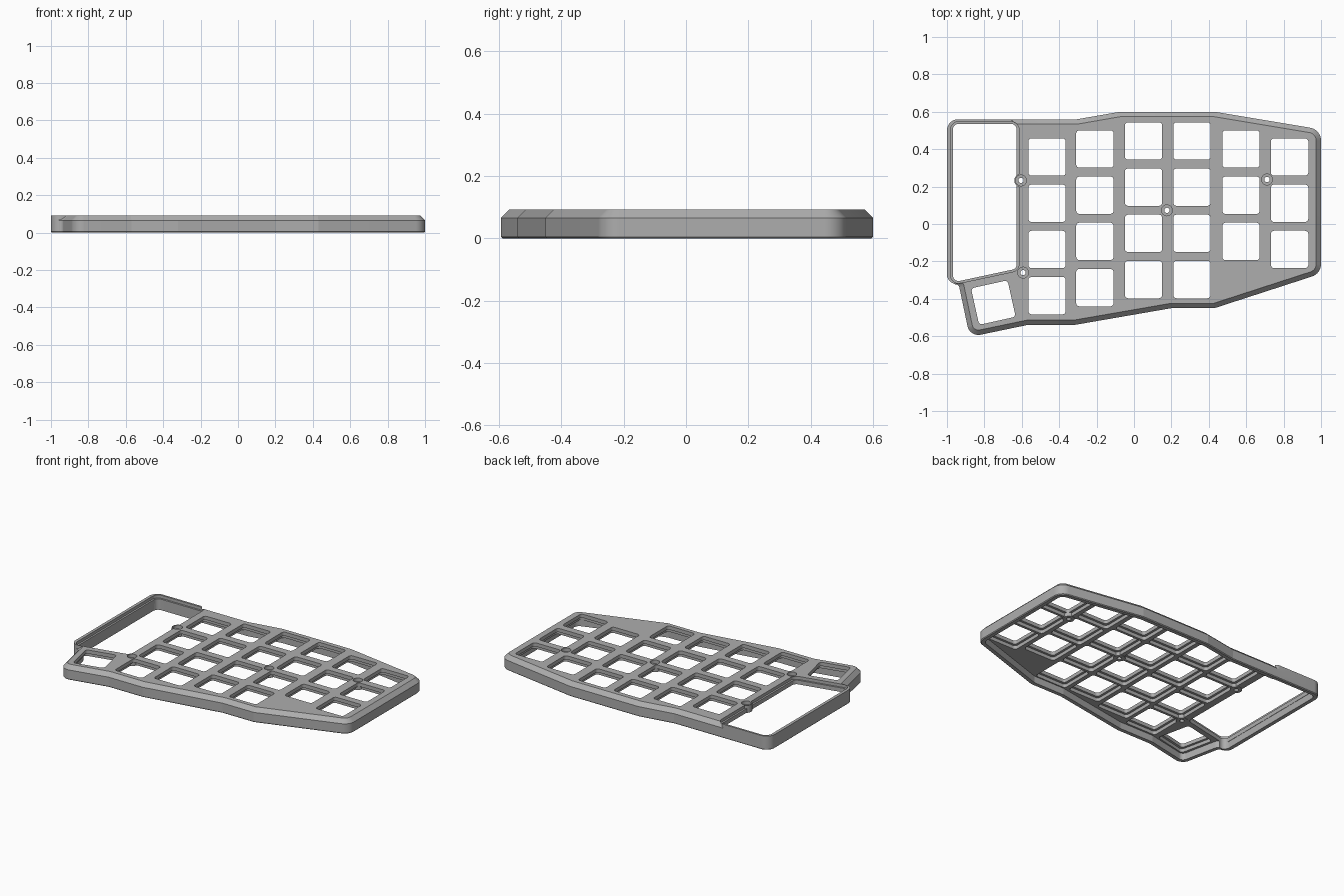
import bpy, bmesh, math
from mathutils import Vector, Matrix

if "Cube" in bpy.data.objects:
    bpy.data.objects.remove(bpy.data.objects["Cube"], do_unlink=True)

TOP, UNDER, CHAMFER = 0.092, 0.045, 0.026

grey = bpy.data.materials.new("matte_grey")
grey.use_nodes = True
colour = (0.42, 0.42, 0.42, 1)
grey.diffuse_color = colour
grey.node_tree.nodes["Principled BSDF"].inputs["Base Color"].default_value = colour


def ring(corners, inset=0.0, steps=16):
    """Counter-clockwise (x, y, radius) corners, inset and rounded."""
    out, n = [], len(corners)
    for i, (x, y, r) in enumerate(corners):
        p = Vector((x, y))
        a = (p - Vector(corners[i - 1][:2])).normalized()
        b = (Vector(corners[(i + 1) % n][:2]) - p).normalized()
        na, nb = Vector((-a.y, a.x)), Vector((-b.y, b.x))
        p = p + (na + nb) * (inset / (1 + na.dot(nb)))
        if r == 0:
            out.append(p)
            continue
        side = 1 if a.cross(b) > 0 else -1
        r = max(r - side * inset, 0.004)
        turn = a.angle(b)
        start = p - a * r * math.tan(turn / 2)
        centre = start + na * side * r
        for k in range(steps + 1):
            out.append(centre + Matrix.Rotation(side * turn * k / steps, 2) @ (start - centre))
    return out


def loft(bm, levels):
    """Closed solid through (points, z) levels, from the bottom up."""
    rows = [[bm.verts.new((p.x, p.y, z)) for p in pts] for pts, z in levels]
    for low, high in zip(rows, rows[1:]):
        for i in range(len(low)):
            bm.faces.new((low[i - 1], low[i], high[i], high[i - 1]))
    bm.faces.new(rows[0][::-1])
    bm.faces.new(rows[-1])


def solid(name, stacks):
    bm = bmesh.new()
    for levels in stacks:
        loft(bm, levels)
    mesh = bpy.data.meshes.new(name)
    bm.to_mesh(mesh)
    bm.free()
    mesh.materials.append(grey)
    obj = bpy.data.objects.new(name, mesh)
    bpy.context.collection.objects.link(obj)
    return obj


def combine(target, stacks, operation):
    """Boolean the stacks into the target and drop the helper."""
    tool = solid("helper", stacks)
    mod = target.modifiers.new("combine", "BOOLEAN")
    mod.operation, mod.solver, mod.object = operation, "EXACT", tool
    bpy.context.view_layer.update()
    graph = bpy.context.evaluated_depsgraph_get()
    mesh = bpy.data.meshes.new_from_object(target.evaluated_get(graph))
    target.modifiers.clear()
    target.data = mesh
    bpy.data.objects.remove(tool, do_unlink=True)


def prism(pts, low, high):
    return [(pts, low), (pts, high)]


def square(x, y, size, radius, angle=0):
    h = size / 2
    pts = ring([(-h, -h, radius), (h, -h, radius), (h, h, radius), (-h, h, radius)], steps=12)
    turn = Matrix.Rotation(math.radians(angle), 2)
    return [turn @ p + Vector((x, y)) for p in pts]


def circle(x, y, r, n=48):
    return [Vector((x + r * math.cos(math.tau * k / n), y + r * math.sin(math.tau * k / n)))
            for k in range(n)]


# Case body with chamfered top edge
outline = [(-0.878, -0.604, 0.06), (-0.57, -0.54, 0), (-0.32, -0.54, 0), (0.2, -0.45, 0),
           (0.43, -0.45, 0), (1, -0.265, 0.07), (1, 0.505, 0.07), (0.43, 0.6, 0),
           (-0.075, 0.6, 0), (-0.305, 0.56, 0), (-1, 0.56, 0.06), (-1, -0.332, 0.05),
           (-0.938, -0.3186, 0.02)]
case = solid("keyboard_case", [[(ring(outline, 0.005), 0), (ring(outline), 0.005),
                                (ring(outline), TOP - CHAMFER), (ring(outline, CHAMFER), TOP)]])

# Straight-walled controller bay
bay = [(-1, -0.332, 0.05), (-0.64, -0.254, 0), (-0.64, 0.56, 0.03), (-1, 0.56, 0.06)]
combine(case, [prism(ring(bay), 0.03, TOP)], "UNION")

# Hollow underside
combine(case, [prism(ring(outline, 0.03), -0.1, UNDER)], "DIFFERENCE")

# Bay opening and the shallow ledge around its rim
opening = [(-0.968, -0.312, 0.03), (-0.627, -0.239, 0.03),
           (-0.627, 0.535, 0.03), (-0.968, 0.535, 0.03)]
combine(case, [prism(ring(opening), -0.1, 0.2)], "DIFFERENCE")
combine(case, [prism(ring(opening, -0.012), 0.072, 0.2)], "DIFFERENCE")

# Key positions: column x, top key y, key count
columns = [(-0.465, 0.358, 4), (-0.209, 0.401, 4), (0.051, 0.444, 4),
           (0.31, 0.444, 4), (0.572, 0.401, 3), (0.832, 0.358, 3)]
keys = [(x, y - 0.247 * k, 0) for x, y, count in columns for k in range(count)]
keys.append((-0.752, -0.42, 12.5))

# Clip pockets under the plate, then the key openings
combine(case, [prism(square(x, y, 0.23, 0.02, a), -0.1, 0.068) for x, y, a in keys], "DIFFERENCE")
combine(case, [prism(square(x, y, 0.2, 0.018, a), -0.1, 0.2) for x, y, a in keys], "DIFFERENCE")

# Screw seats with counterbores
screws = [(-0.604, 0.233), (-0.593, -0.26), (0.176, 0.073), (0.711, 0.238)]
combine(case, [prism(circle(x, y, 0.036), UNDER - 0.002, TOP - 0.0005) for x, y in screws], "UNION")
combine(case, [[(circle(x, y, 0.014), -0.1), (circle(x, y, 0.014), 0.068),
                (circle(x, y, 0.029), 0.0685), (circle(x, y, 0.029), 0.2)]
               for x, y in screws], "DIFFERENCE")

# Smooth rounded corners, crisp edges
bpy.ops.object.select_all(action="DESELECT")
case.select_set(True)
bpy.context.view_layer.objects.active = case
bpy.ops.object.shade_smooth_by_angle(angle=math.radians(8.2))
